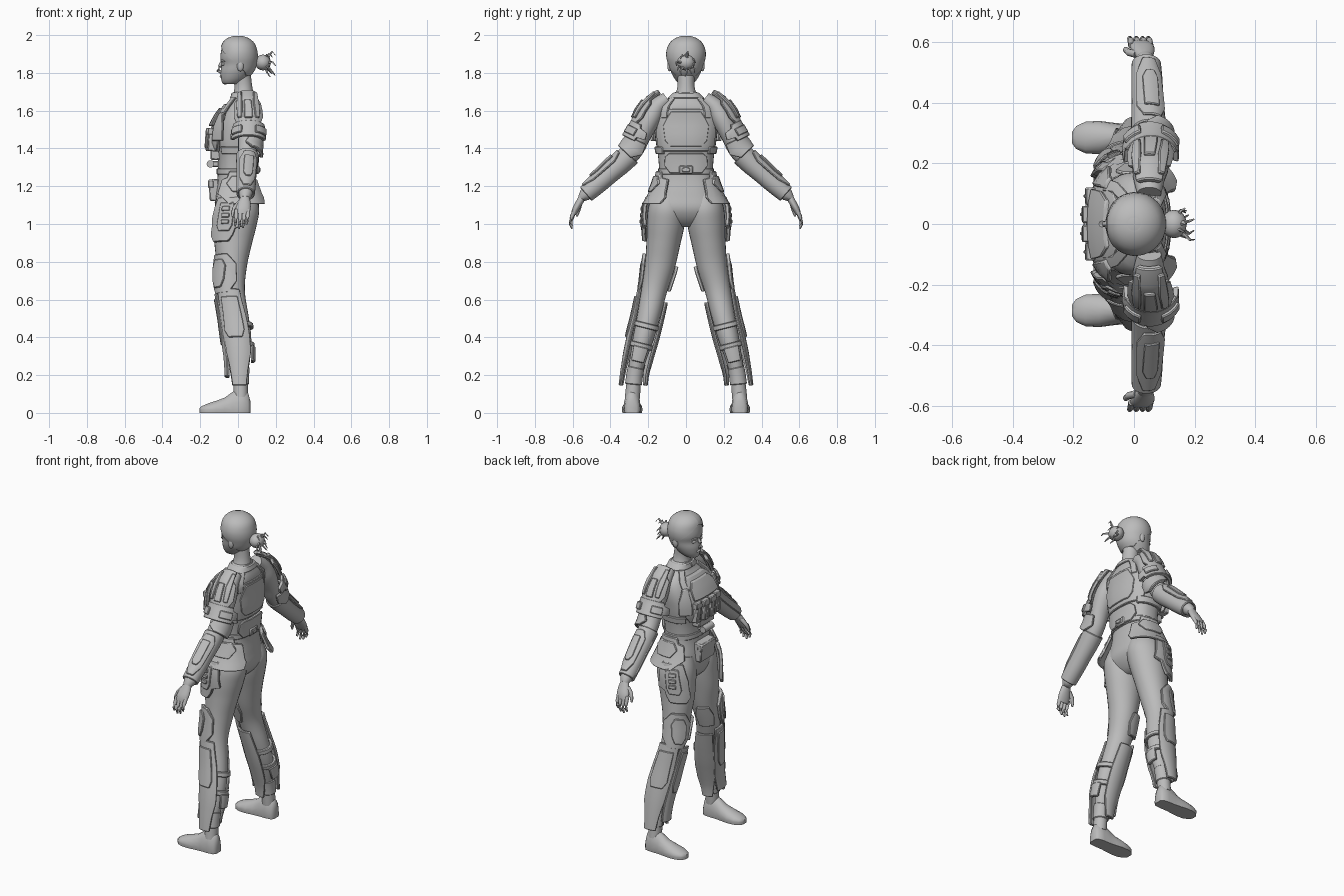
import bpy, bmesh, math, random
from mathutils import Vector, Matrix

random.seed(4)
grey = bpy.data.materials.new("plain_grey")
grey.diffuse_color = (0.5, 0.5, 0.5, 1)


def finish(name, bm, mirror=False, bevel=0.0, angle=38):
    bmesh.ops.recalc_face_normals(bm, faces=bm.faces[:])
    me = bpy.data.meshes.new(name)
    bm.to_mesh(me)
    bm.free()
    me.materials.append(grey)
    me.shade_smooth()
    me.set_sharp_from_angle(angle=math.radians(angle))
    ob = bpy.data.objects.new(name, me)
    bpy.context.collection.objects.link(ob)
    if bevel:
        m = ob.modifiers.new("bevel", 'BEVEL')
        m.width, m.segments, m.limit_method = bevel, 1, 'ANGLE'
        m.angle_limit = math.radians(45)
    if mirror:
        m = ob.modifiers.new("mirror", 'MIRROR')
        m.use_axis = (False, True, False)
        m.use_mirror_merge = False
    return ob


# Body forms: stations of (x, y, z, front radius, side radius), listed downwards
TORSO = [(.03, 0, 1.70, .052, .055), (.03, 0, 1.66, .065, .095), (.022, 0, 1.62, .085, .15),
         (.005, 0, 1.55, .10, .17), (-.005, 0, 1.45, .115, .162), (-.005, 0, 1.35, .102, .147),
         (-.008, 0, 1.25, .10, .143), (-.008, 0, 1.15, .113, .165), (-.005, 0, 1.08, .116, .182),
         (-.01, 0, 1.02, .09, .135), (-.012, 0, .985, .05, .06)]
LEG = [(-.01, .09, 1.16, .10, .08), (-.006, .10, 1.08, .118, .10), (-.013, .108, 1.0, .113, .10),
       (-.025, .12, .9, .10, .09), (-.032, .138, .78, .08, .08), (-.035, .168, .65, .071, .068),
       (-.01, .2, .5, .068, .06), (.004, .225, .4, .066, .055), (.012, .25, .3, .054, .045),
       (.013, .272, .2, .04, .038), (.015, .284, .08, .038, .04)]
ARM = [(.05, .10, 1.665, .04, .035), (.05, .15, 1.625, .052, .047), (.055, .19, 1.56, .06, .056),
       (.055, .235, 1.47, .055, .05), (.05, .285, 1.38, .049, .05), (.045, .40, 1.27, .046, .046),
       (.04, .54, 1.15, .034, .033), (.037, .555, 1.135, .024, .02)]
HEAD = [(.0, 0, 1.995, .022, .022), (.0, 0, 1.985, .05, .05), (.002, 0, 1.96, .079, .081),
        (.004, 0, 1.92, .093, .098), (.004, 0, 1.88, .097, .099), (.004, 0, 1.845, .091, .09),
        (-.005, 0, 1.81, .087, .081), (-.017, 0, 1.78, .074, .067), (-.027, 0, 1.757, .06, .052),
        (-.038, 0, 1.74, .04, .034)]
NECK = [(.015, 0, 1.82, .05, .048), (.028, 0, 1.73, .047, .045), (.03, 0, 1.67, .056, .062)]
HAND = [(.037, .548, 1.143, .024, .02), (.032, .567, 1.11, .035, .019),
        (.026, .586, 1.075, .040, .018), (.022, .595, 1.052, .035, .013)]


def station(form, z):
    z = max(min(z, form[0][2]), form[-1][2])
    for i in range(len(form) - 1):
        if z >= form[i + 1][2]:
            break
    a, b = form[i], form[i + 1]
    pre, post = form[max(i - 1, 0)], form[min(i + 2, len(form) - 1)]
    h = b[2] - a[2]
    t = (z - a[2]) / h
    out = []
    for k in range(5):
        m0 = (b[k] - pre[k]) / (b[2] - pre[2]) * h
        m1 = (post[k] - a[k]) / (post[2] - a[2]) * h
        out.append(a[k] * (2*t**3 - 3*t*t + 1) + m0 * (t**3 - 2*t*t + t)
                   + b[k] * (3*t*t - 2*t**3) + m1 * (t**3 - t*t))
    out[2] = z
    return out


def surf(form, z, deg, off=0.0):
    """Point on a form: 0 deg is the front, 90 the outer side, 180 the back."""
    x, y, z, ru, rv = station(form, z)
    hi, lo = station(form, z + .012), station(form, z - .012)
    d = Vector((0, lo[1] - hi[1], lo[2] - hi[2])).normalized()
    p = 2 / (2.5 if form is TORSO else 2)
    c, s = math.cos(math.radians(deg)), math.sin(math.radians(deg))
    u = (ru + off) * math.copysign(abs(c) ** p, c)
    v = (rv + off) * math.copysign(abs(s) ** p, s)
    return Vector((x - u, y - d.z * v, z + d.y * v))


def bridge(bm, rings):
    for r, q in zip(rings, rings[1:]):
        for j in range(len(r)):
            k = (j + 1) % len(r)
            bm.faces.new((r[j], r[k], q[k], q[j]))
    bm.faces.new(rings[0])
    bm.faces.new(rings[-1])


def loft(name, form, n=28, step=.018, mirror=False):
    bm = bmesh.new()
    top, bot = form[0][2], form[-1][2]
    m = max(3, int((top - bot) / step))
    bridge(bm, [[bm.verts.new(surf(form, top + (bot - top) * i / m, 360 * j / n))
                 for j in range(n)] for i in range(m + 1)])
    return finish(name, bm, mirror, angle=60)


def plate(name, form, rows, off=0.0, th=.015, mirror=False, bevel=.004, step=.04):
    """Armour hugging a form; rows are (z, start angle, end angle[, extra offset])."""
    rows = [tuple(r) + (0,) * (4 - len(r)) for r in rows]
    dense = [rows[0]]
    for a, b in zip(rows, rows[1:]):
        k = max(1, round((a[0] - b[0]) / step))
        dense += [tuple(p + (q - p) * i / k for p, q in zip(a, b)) for i in range(1, k + 1)]
    n = max(2, int(max(abs(r[2] - r[1]) for r in rows) / 13))
    bm = bmesh.new()
    g = [[[bm.verts.new(surf(form, z, a + (b - a) * j / n, off + o + e)) for j in range(n + 1)]
          for z, a, b, o in dense] for e in (-.004, th)]
    m = len(dense) - 1
    for s in g:
        for i in range(m):
            for j in range(n):
                bm.faces.new((s[i][j], s[i][j+1], s[i+1][j+1], s[i+1][j]))
    rim = ([(0, j) for j in range(n)] + [(i, n) for i in range(m)]
           + [(m, j) for j in range(n, 0, -1)] + [(i, 0) for i in range(m, 0, -1)])
    for (i, j), (k, l) in zip(rim, rim[1:] + rim[:1]):
        bm.faces.new((g[0][i][j], g[0][k][l], g[1][k][l], g[1][i][j]))
    return finish(name, bm, mirror, bevel)


def tube(name, pts, radii, mirror=False, n=8):
    pts = [Vector(p) for p in pts]
    bm, rings = bmesh.new(), []
    for i, p in enumerate(pts):
        q = (pts[min(i+1, len(pts)-1)] - pts[max(i-1, 0)]).to_track_quat('Z', 'Y')
        rings.append([bm.verts.new(p + q @ Vector((radii[i] * math.cos(math.tau*j/n),
                      radii[i] * math.sin(math.tau*j/n), 0))) for j in range(n)])
    bridge(bm, rings)
    return finish(name, bm, mirror, angle=60)


def box(name, loc, size, tilt=0, mirror=False, bevel=.006):
    bm = bmesh.new()
    bmesh.ops.create_cube(bm, size=1, matrix=Matrix.Translation(loc)
                          @ Matrix.Rotation(math.radians(tilt), 4, 'Y') @ Matrix.Diagonal((*size, 1)))
    return finish(name, bm, mirror, bevel)


def ball(name, loc, size, mirror=False):
    bm = bmesh.new()
    bmesh.ops.create_uvsphere(bm, u_segments=16, v_segments=10, radius=1,
                              matrix=Matrix.Translation(loc) @ Matrix.Diagonal((*size, 1)))
    return finish(name, bm, mirror, angle=60)


# Body
loft("torso", TORSO, 36)
loft("neck", NECK)
loft("head", HEAD, 32, .01)
loft("leg", LEG, mirror=True)
loft("arm", ARM, 20, mirror=True)
loft("palm", HAND, 14, .012, True)
for i, x in enumerate((-.008, .013, .034, .053)):
    l = (.9, 1.05, 1.0, .8)[i]
    tube("finger", [(x, .587, 1.075), (x - .003, .606, 1.07 - .04*l), (x - .006, .611, 1.07 - .068*l),
                    (x - .008, .604, 1.07 - .09*l)], [.0115, .0105, .009, .005], True)
tube("thumb", [(.01, .56, 1.115), (-.018, .566, 1.085), (-.027, .574, 1.06), (-.03, .578, 1.04)],
     [.014, .012, .010, .005], True)

# Shoes, lofted from heel to toe with flat soles
bm, rings = bmesh.new(), []
for x, w, h in ((.065, .025, .065), (.053, .04, .11), (.015, .045, .135), (-.03, .045, .112),
                (-.07, .049, .082), (-.115, .055, .065), (-.16, .052, .05), (-.19, .038, .037),
                (-.205, .018, .025)):
    rings.append([bm.verts.new((x, .285 + w * math.cos(a), max(0, .018 + (h - .018) * math.sin(a))
                  if math.sin(a) > -.3 else 0)) for a in [math.tau * j / 18 for j in range(18)]])
bridge(bm, rings)
finish("shoe", bm, True, angle=50)

# Face and hair
tube("nose", [(-.084, 0, 1.862), (-.097, 0, 1.835), (-.106, 0, 1.812), (-.09, 0, 1.803)],
     [.007, .009, .011, .008])
ball("eye", (-.076, .033, 1.846), (.012, .016, .008), True)
tube("brow", [(-.088, .014, 1.864), (-.083, .036, 1.867), (-.068, .056, 1.862)], [.005, .006, .004], True)
ball("lips", (-.087, 0, 1.782), (.01, .022, .008))
ball("chin", (-.068, 0, 1.753), (.018, .024, .014))
ball("ear", (.012, .088, 1.838), (.018, .011, .03), True)
plate("hair", HEAD, [(1.995, 0, 360), (1.945, 0, 360), (1.93, 20, 340), (1.89, 52, 308),
      (1.855, 80, 280), (1.82, 106, 254), (1.785, 135, 225)], th=.005, bevel=0, step=.01)
ball("hair_bun", (.132, 0, 1.855), (.042, .047, .042))
for i in range(11):
    a = math.tau * i / 11 + random.uniform(-.3, .3)
    d = Vector((random.uniform(.2, .75), .75 * math.cos(a), .85 * math.sin(a)))
    p = Vector((.138, 0, 1.855))
    l = random.uniform(.05, .075)
    tube("hair_strand", [p, p + d * l, p + d * l + Vector((.016, .01 * math.sin(5 * a), -.02))],
         [.009, .005, .0025], n=5)

# Vest and chest gear
plate("collar", TORSO, [(1.695, 0, 360), (1.665, 0, 360)], .002, .008)
plate("chest_plate", TORSO, [(1.635, -28, 28), (1.56, -50, 50, .012), (1.43, -52, 52, .018),
      (1.385, -40, 40, .01)], th=.02)
plate("chest_upper_panel", TORSO, [(1.615, -20, 20), (1.58, -27, 27, .008), (1.52, -27, 27, .018)], .02, .014)
plate("chest_side_panel", TORSO, [(1.59, 32, 46, .005), (1.52, 32, 62, .012), (1.44, 36, 66, .012)],
      .018, .014, True)
plate("shoulder_strap", TORSO, [(1.67, 35, 62), (1.62, 32, 50, .004), (1.57, 28, 45, .012)], .004, .016, True)
plate("rear_strap", TORSO, [(1.67, 118, 145), (1.62, 132, 150), (1.56, 136, 152)], .002, .01, True)
for y, x in ((.032, -.141), (.092, -.13)):
    box("chest_pouch", (x, y, 1.445), (.056, .052, .12), 4, True)
    box("pouch_flap", (x - .014, y, 1.49), (.032, .056, .036), 4, True, .004)
    box("pouch_clip", (x - .028, y, 1.44), (.012, .012, .075), 4, True, .003)
box("lower_chest_pouch", (-.118, 0, 1.37), (.055, .15, .06))
box("roll_holder", (-.118, 0, 1.318), (.05, .06, .03), bevel=.004)
tube("chest_roll", [(-.146, -.045, 1.318), (-.146, .045, 1.318)], [.02, .02], n=14)
plate("rib_strap", TORSO, [(1.41, 48, 135), (1.37, 48, 135)], 0, .012, True)
plate("back_plate", TORSO, [(1.61, 150, 210), (1.57, 125, 235), (1.42, 112, 248), (1.385, 130, 230)], th=.008)
plate("back_centre_panel", TORSO, [(1.595, 158, 202), (1.52, 143, 217), (1.44, 145, 215),
      (1.41, 156, 204)], .008, .006, bevel=.003)
plate("lower_back_plate", TORSO, [(1.375, 152, 208), (1.355, 140, 220), (1.31, 136, 224),
      (1.268, 152, 208)], th=.015)
plate("belt", TORSO, [(1.295, 0, 360), (1.262, 0, 360)], 0, .007)
box("rear_buckle", (.098, 0, 1.287), (.03, .075, .045))
box("rear_buckle_centre", (.112, 0, 1.287), (.014, .04, .022), bevel=.003)
box("waist_pouch", (-.126, 0, 1.18), (.054, .14, .115), -4)
box("waist_pouch_flap", (-.143, 0, 1.212), (.032, .146, .045), -4)

# Hip and thigh armour with stepped outlines
plate("hip_guard", TORSO, [(1.28, 75, 125), (1.245, 70, 128, .004), (1.235, 55, 150, .006),
      (1.16, 52, 152, .022), (1.14, 66, 154, .028), (1.105, 80, 148, .036)], .004, .014, True)
plate("hip_guard_trim", TORSO, [(1.255, 82, 120, .004), (1.215, 72, 132, .012), (1.17, 85, 115, .018)],
      .016, .01, True)
plate("thigh_plate", LEG, [(1.13, 45, 100, .006), (1.03, 28, 105, .003), (.98, 25, 112), (.965, 22, 92),
      (.93, 20, 88), (.895, 32, 78)], .01, .017, True)
plate("thigh_inset", LEG, [(1.1, 55, 85, .005), (.98, 46, 84), (.95, 52, 78)], .024, .01, True)
for z in (1.08, 1.045, 1.01):
    plate("thigh_clip", LEG, [(z, 60, 76, .002), (z - .022, 60, 76, .002)], .032, .01, True, .003)

# Knee armour
plate("knee_guard", LEG, [(.83, 28, 75), (.77, 0, 105), (.68, 0, 110), (.62, 18, 80)], .006, .017, True)
plate("knee_cap", LEG, [(.8, 35, 62), (.76, 22, 72), (.69, 18, 68), (.65, 28, 55)], .021, .012, True)
plate("inner_knee_guard", LEG, [(.79, 275, 320), (.73, 262, 335), (.66, 268, 330)], .004, .014, True)

# Lower leg armour
plate("outer_shin_plate", LEG, [(.64, 35, 118, .006), (.5, 30, 125, .012), (.3, 38, 128, .024),
      (.14, 55, 115, .024)], .004, .012, True)
plate("outer_shin_panel", LEG, [(.6, 50, 105, .006), (.42, 46, 108, .016), (.38, 58, 100, .018)],
      .014, .012, True)
plate("inner_shin_plate", LEG, [(.6, 245, 322, .004), (.45, 240, 325, .01), (.28, 240, 322, .02),
      (.15, 255, 308, .022)], .004, .012, True)
plate("front_shin_plate", LEG, [(.63, -28, 26), (.5, -36, 32, .004), (.3, -40, 36, .014),
      (.19, -34, 34, .024)], .008, .014, True)
plate("front_shin_panel", LEG, [(.6, -18, 18), (.4, -22, 22, .006), (.36, -14, 14, .008)], .02, .01, True)
for z in (.475, .37):
    plate("calf_strap", LEG, [(z, 0, 360), (z - .028, 0, 360)], .004, .014, True)
plate("calf_plate", LEG, [(.35, 145, 215, .008), (.27, 150, 210, .014)], .002, .014, True)
plate("ankle_cuff", LEG, [(.24, 0, 360), (.15, 0, 360, .002)], 0, .005, True)

# Shoulder and arm armour
plate("shoulder_plate", ARM, [(1.658, 52, 128, .014), (1.625, 48, 132, .014), (1.615, 30, 150, .013),
      (1.545, 28, 152, .014), (1.505, 45, 135, .016)], 0, .017, True)
for a in (52, 112):
    plate("shoulder_rib", ARM, [(1.645, a, a + 16, .014), (1.6, a - 3, a + 19, .013),
          (1.53, a, a + 16, .013)], .015, .012, True)
plate("shoulder_centre_rib", ARM, [(1.61, 78, 102, .013), (1.525, 76, 104, .013)], .015, .012, True)
plate("upper_arm_guard", ARM, [(1.515, 25, 160, .006), (1.497, 20, 165, .008), (1.49, -18, 195, .01),
      (1.455, -20, 200, .014), (1.45, 20, 170, .015), (1.43, 24, 166, .018)], .012, .015, True)
plate("upper_arm_band", ARM, [(1.488, 30, 70, .01), (1.45, 30, 70, .014)], .026, .012, True)
plate("upper_arm_rear_band", ARM, [(1.488, 112, 158, .01), (1.45, 112, 158, .014)], .026, .012, True)
plate("elbow_guard", ARM, [(1.44, 95, 215, .006), (1.395, 80, 220, .01), (1.36, 110, 190, .014)],
      .008, .015, True)
plate("bracer", ARM, [(1.365, 0, 360, .004), (1.27, 0, 360), (1.158, 0, 360, .006)], 0, .007, True)
plate("forearm_plate", ARM, [(1.345, 75, 130), (1.31, 52, 150), (1.21, 52, 145), (1.17, 75, 122)],
      .006, .013, True)
plate("forearm_panel", ARM, [(1.315, 80, 122), (1.23, 76, 122), (1.21, 88, 112)], .017, .009, True, .003)
